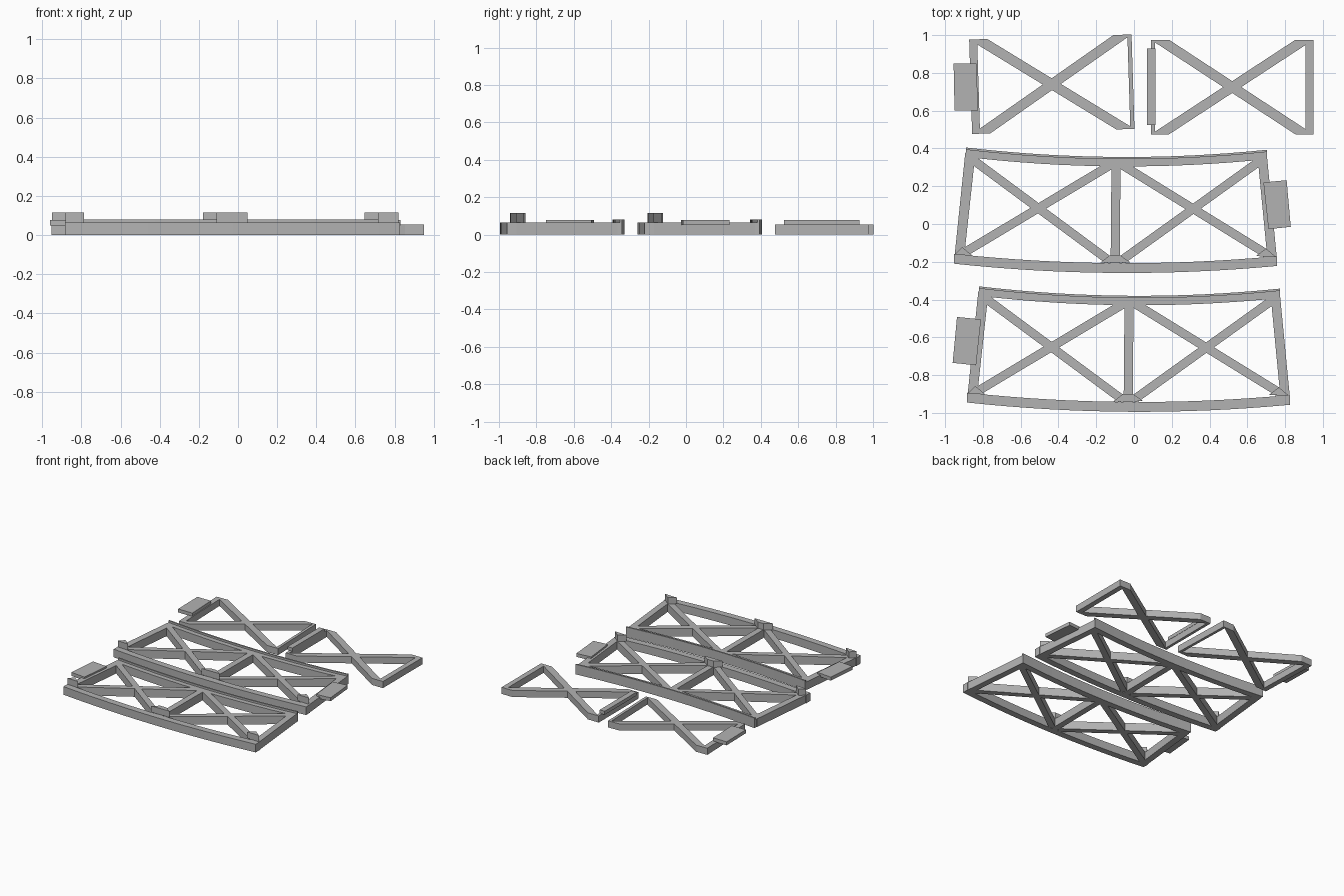
import bpy
import bmesh
from math import radians
from mathutils import Matrix, Vector

cube = bpy.data.objects.get("Cube")
if cube:
    bpy.data.objects.remove(cube)

grey = bpy.data.materials.new("light_grey")
grey.use_nodes = True
colour = (0.45, 0.45, 0.45, 1)
grey.diffuse_color = colour
grey.node_tree.nodes["Principled BSDF"].inputs["Base Color"].default_value = colour


def prism(name, outline, z0, z1):
    """Flat outline raised from z0 to z1."""
    bm = bmesh.new()
    face = bm.faces.new([bm.verts.new((x, y, z0)) for x, y in outline])
    top = bmesh.ops.extrude_face_region(bm, geom=[face])["geom"]
    verts = [v for v in top if isinstance(v, bmesh.types.BMVert)]
    bmesh.ops.translate(bm, verts=verts, vec=(0, 0, z1 - z0))
    bmesh.ops.recalc_face_normals(bm, faces=bm.faces)
    mesh = bpy.data.meshes.new(name)
    bm.to_mesh(mesh)
    bm.free()
    mesh.materials.append(grey)
    obj = bpy.data.objects.new(name, mesh)
    bpy.context.collection.objects.link(obj)
    return obj


def weld(name, parts):
    """Union the parts into one solid."""
    base = parts[0]
    for part in parts[1:]:
        mod = base.modifiers.new("weld", "BOOLEAN")
        mod.operation = "UNION"
        mod.solver = "EXACT"
        mod.object = part
    bpy.context.view_layer.update()
    graph = bpy.context.evaluated_depsgraph_get()
    mesh = bpy.data.meshes.new_from_object(base.evaluated_get(graph))
    base.modifiers.clear()
    base.data = mesh
    base.name = mesh.name = name
    for part in parts[1:]:
        bpy.data.objects.remove(part)
    return base


def bar(a, b, width, height):
    """Straight strut from a to b."""
    a, b = Vector(a), Vector(b)
    n = (b - a).orthogonal().normalized() * width / 2
    return prism("strut", [a + n, b + n, b - n, a - n], 0, height)


def arc(a, b, dip, steps=16):
    """Shallow curve from a to b, dipping in the middle."""
    a, b = Vector(a), Vector(b)
    pts = []
    for i in range(steps + 1):
        t = i / steps
        pts.append(a.lerp(b, t) - Vector((0, 4 * dip * t * (1 - t))))
    return pts


def chord(name, a, b, dip, width, z0, z1):
    outer = arc(a, b, dip)
    return prism(name, outer + [p - Vector((0, width)) for p in reversed(outer)], z0, z1)


H = 0.065


def curved_panel(prefix, offset):
    # Curved chords, side posts, centre post and crossed struts
    mid_top, mid_low = (-0.095, 0.33), (-0.1, -0.23)
    parts = [
        chord("chord", (-0.89, 0.405), (0.703, 0.393), 0.044, 0.05, 0, H),
        chord("chord", (-0.953, -0.158), (0.758, -0.17), 0.043, 0.052, 0, H),
        prism("post", [(-0.893, 0.38), (-0.84, 0.37), (-0.9, -0.18), (-0.951, -0.18)], 0, H),
        prism("post", [(0.703, 0.37), (0.654, 0.36), (0.707, -0.19), (0.757, -0.19)], 0, H),
        bar(mid_top, mid_low, 0.048, H),
        bar((-0.86, 0.345), (-0.13, -0.195), 0.046, H),
        bar((-0.905, -0.155), (-0.12, 0.315), 0.046, H),
        bar((0.675, 0.34), (-0.07, -0.195), 0.046, H),
        bar((0.72, -0.17), (-0.075, 0.32), 0.046, H),
    ]
    objs = [weld(prefix + "_frame", parts)]
    # Thin raised lip along the rear edge
    objs.append(chord(prefix + "_rear_lip", (-0.89, 0.405), (0.703, 0.393), 0.044, 0.012, H, 0.08))
    # Raised corner and centre blocks
    objs.append(prism(prefix + "_right_block", [(-0.95, -0.162), (-0.91, -0.122), (-0.855, -0.168)], H, 0.115))
    objs.append(prism(prefix + "_left_block", [(0.645, -0.17), (0.698, -0.13), (0.752, -0.174)], H, 0.115))
    objs.append(prism(prefix + "_centre_block",
                      [(-0.18, -0.205), (-0.127, -0.165), (-0.074, -0.165), (-0.02, -0.203)], H, 0.115))
    for o in objs:
        o.data.transform(Matrix.Translation((*offset, 0)))


curved_panel("rear_panel", (0, 0))
curved_panel("front_panel", (0.069, -0.735))


def cross_panel(name, centre, angle):
    # Crossed struts with level ends, one wide and one thin end bar
    h, w, t, top = 0.43, 0.25, 0.048, 0.053
    parts = []
    for s in (1, -1):
        x = h - t
        parts.append(prism("strut", [(-x - t, s * w), (-x + t, s * w), (x + t, -s * w), (x - t, -s * w)], 0, top))
    parts.append(prism("end", [(h - 0.042, -w), (h, -w), (h, w), (h - 0.042, w)], 0, top))
    parts.append(prism("end", [(-h, -w), (-h + 0.022, -w), (-h + 0.022, w), (-h, w)], 0, top))
    obj = weld(name, parts)
    obj.data.transform(Matrix.Translation((*centre, 0)) @ Matrix.Rotation(radians(angle), 4, "Z"))


cross_panel("left_cross_panel", (0.52, 0.725), 0)
cross_panel("right_cross_panel", (-0.435, 0.74), 181.8)

# Flat tabs on the panel ends
tabs = {
    "rear_panel_tab": [(0.685, 0.22), (0.808, 0.232), (0.83, -0.015), (0.712, -0.027)],
    "front_panel_tab": [(-0.937, -0.492), (-0.81, -0.505), (-0.836, -0.748), (-0.96, -0.735)],
    "right_cross_tab": [(-0.955, 0.85), (-0.835, 0.85), (-0.825, 0.6), (-0.95, 0.6)],
    "left_cross_strip": [(0.07, 0.928), (0.114, 0.928), (0.114, 0.525), (0.07, 0.525)],
}
for name, outline in tabs.items():
    prism(name, outline, 0.05, 0.078)
